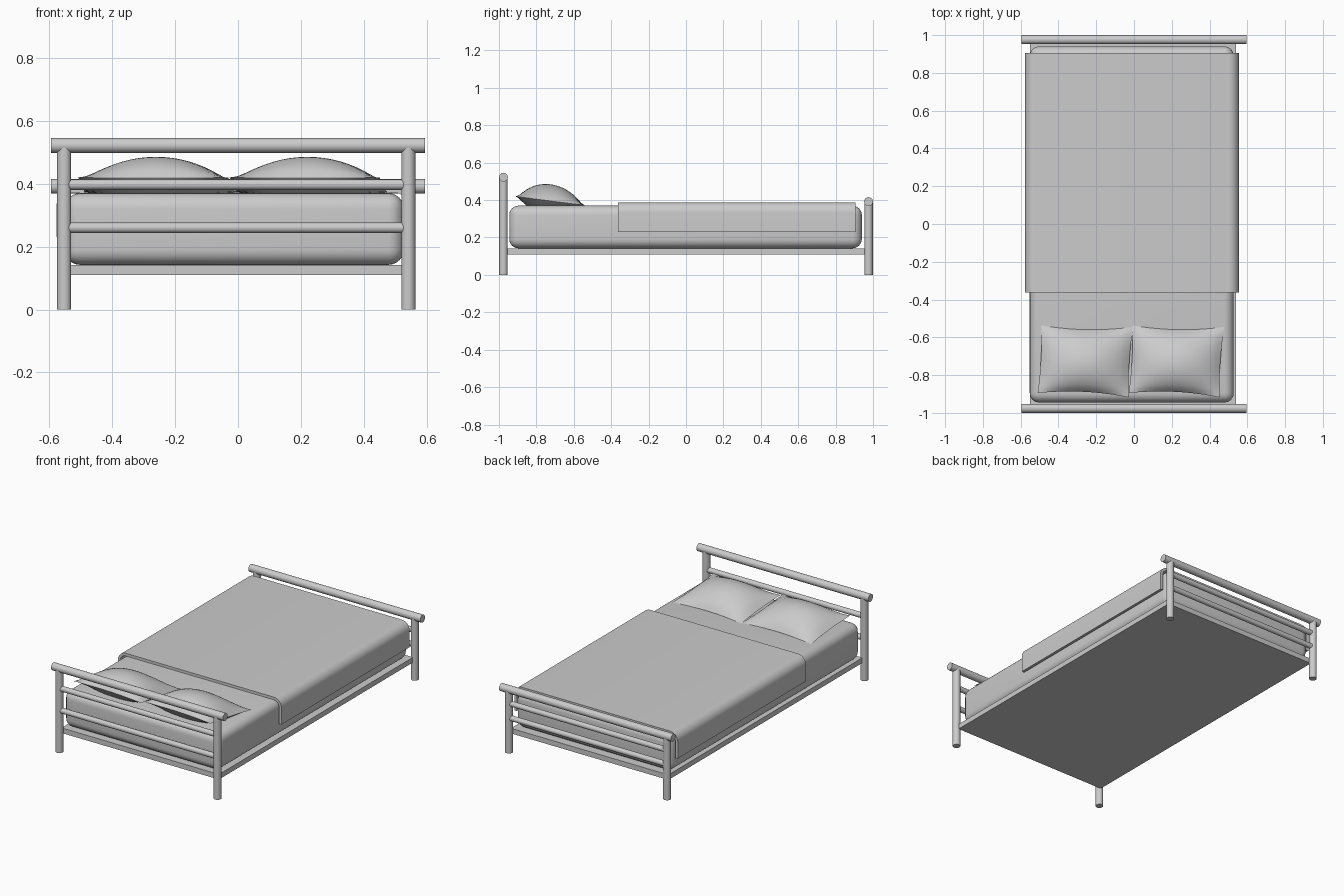
import bpy, bmesh, math
from mathutils import Vector

if "Cube" in bpy.data.objects:
    bpy.data.objects.remove(bpy.data.objects["Cube"])


def finish(name, bm, angle=40):
    bmesh.ops.recalc_face_normals(bm, faces=bm.faces)
    me = bpy.data.meshes.new(name)
    bm.to_mesh(me)
    bm.free()
    ob = bpy.data.objects.new(name, me)
    bpy.context.collection.objects.link(ob)
    bpy.ops.object.select_all(action='DESELECT')
    ob.select_set(True)
    bpy.context.view_layer.objects.active = ob
    bpy.ops.object.shade_smooth_by_angle(angle=math.radians(angle))
    return ob


def tube(name, a, b, r):
    a, b = Vector(a), Vector(b)
    bm = bmesh.new()
    bmesh.ops.create_cone(bm, cap_ends=True, segments=24, radius1=r, radius2=r, depth=(b - a).length)
    bm.transform((b - a).to_track_quat('Z', 'Y').to_matrix().to_4x4())
    bmesh.ops.translate(bm, verts=bm.verts, vec=(a + b) / 2)
    return finish(name, bm)


def box(name, lo, hi, bevel=0):
    bm = bmesh.new()
    bmesh.ops.create_cube(bm, size=1)
    for v in bm.verts:
        v.co = [(l + h) / 2 + c * (h - l) for l, h, c in zip(lo, hi, v.co)]
    if bevel:
        bmesh.ops.bevel(bm, geom=bm.edges[:], offset=bevel, segments=6, profile=0.5, affect='EDGES')
    return finish(name, bm)


# Head and foot boards: posts, top rail and two thin rails each
LEFT, RIGHT = -0.553, 0.542
for end, y, top, rails in (("head", -0.976, 0.522, (0.397, 0.26)),
                           ("foot", 0.976, 0.392, (0.305, 0.215))):
    for side, x in (("left", LEFT), ("right", RIGHT)):
        tube(f"{end}_post_{side}", (x, y, 0), (x, y, top), 0.0225)
    tube(f"{end}_top_rail", (-0.595, y, top), (0.595, y, top), 0.0235)
    for i, z in enumerate(rails):
        tube(f"{end}_rail_{i}", (LEFT, y, z), (RIGHT, y, z), 0.0165)

# Base slab and mattress
box("bed_base", (-0.55, -0.96, 0.11), (0.54, 0.96, 0.142))
box("mattress", (-0.552, -0.945, 0.142), (0.528, 0.94, 0.37), 0.05)

# Blanket: rounded U profile swept along the bed
def arch(x0, x1, top, low, r, n=8):
    pts = [(x0, low)]
    for cx, start in ((x0 + r, math.pi), (x1 - r, math.pi / 2)):
        for i in range(n + 1):
            t = start - math.pi / 2 * i / n
            pts.append((cx + r * math.cos(t), top - r + r * math.sin(t)))
    return pts + [(x1, low)]

outer = arch(-0.577, 0.555, 0.388, 0.23, 0.055)
inner = arch(-0.56, 0.538, 0.371, 0.23, 0.038)
bm = bmesh.new()
rings = [[bm.verts.new((x, y, z)) for x, z in outer + inner[::-1]] for y in (-0.363, 0.905)]
n, m = len(rings[0]), len(outer)
for i in range(n):
    j = (i + 1) % n
    bm.faces.new((rings[0][i], rings[0][j], rings[1][j], rings[1][i]))
for ring in rings:
    for i in range(m - 1):
        bm.faces.new((ring[i], ring[i + 1], ring[n - 2 - i], ring[n - 1 - i]))
finish("blanket", bm)


# Pillows: pinched cushion, slightly tilted up at the headboard
def pillow(name, dx, n=18):
    c = [Vector(p) for p in ((-0.51, -0.895, 0.42), (-0.03, -0.918, 0.42),
                             (-0.005, -0.545, 0.372), (-0.49, -0.537, 0.372))]
    bm = bmesh.new()
    for sign in (1, -1):
        grid = []
        for j in range(n + 1):
            row = []
            for i in range(n + 1):
                u, v = 2 * i / n - 1, 2 * j / n - 1
                pu = u * (1 - 0.03 * (1 - v * v))
                pv = v * (1 - 0.10 * (1 - u * u))
                s, t = (pu + 1) / 2, (pv + 1) / 2
                p = c[0].lerp(c[1], s).lerp(c[3].lerp(c[2], s), t)
                bulge = (1 - u * u) ** 0.85 * (1 - v * v) ** 0.75
                p.z += sign * 0.088 * bulge
                p.z = max(p.z, 0.366)
                p.x += dx
                row.append(bm.verts.new(p))
            grid.append(row)
        for j in range(n):
            for i in range(n):
                bm.faces.new((grid[j][i], grid[j][i + 1], grid[j + 1][i + 1], grid[j + 1][i]))
    bmesh.ops.remove_doubles(bm, verts=bm.verts, dist=0.0005)
    finish(name, bm, 50)

pillow("pillow_left", 0)
pillow("pillow_right", 0.482)
